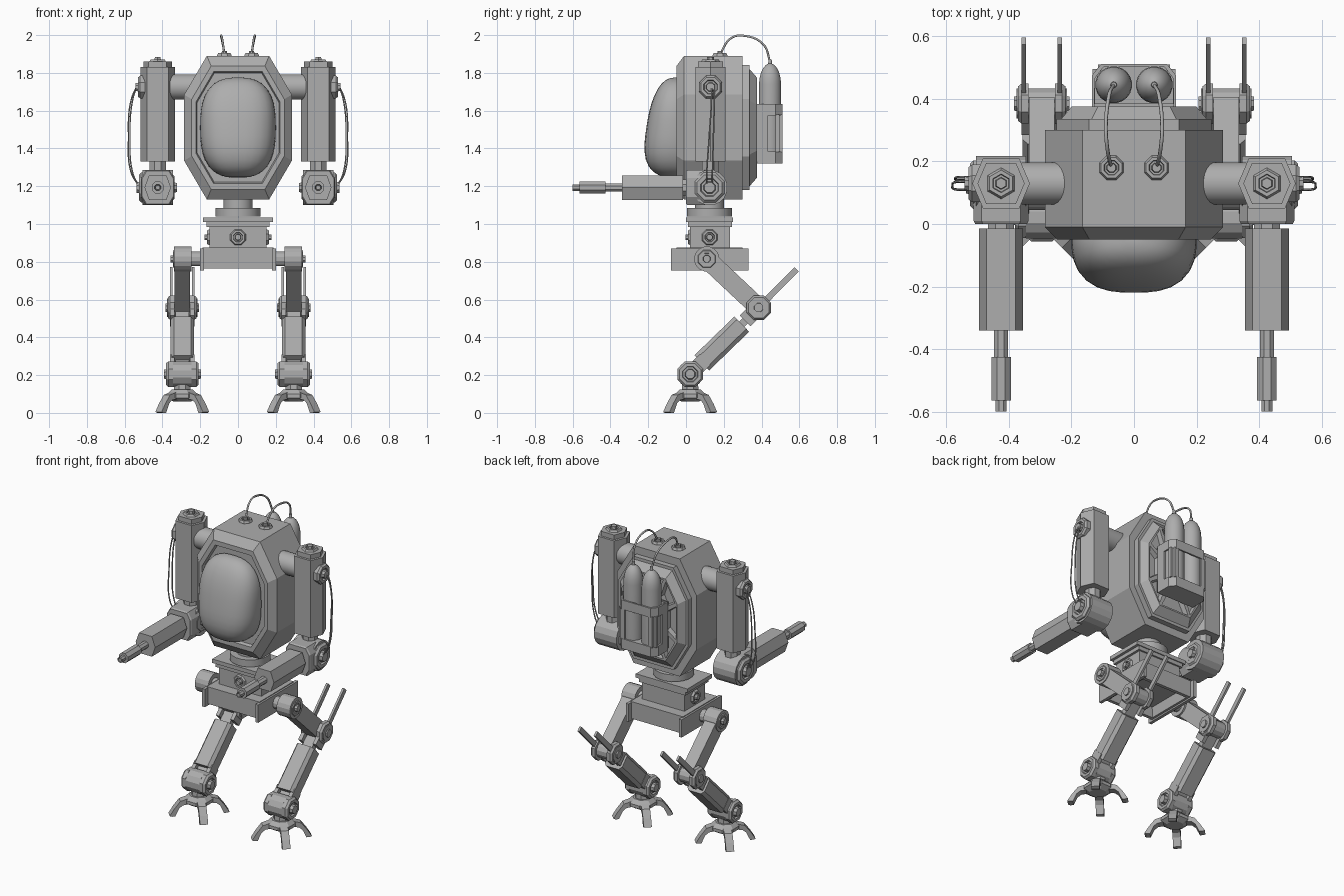
import bpy, bmesh, math
from mathutils import Matrix, Vector

if "Cube" in bpy.data.objects:
    bpy.data.objects.remove(bpy.data.objects["Cube"], do_unlink=True)

GREY = (0.42, 0.42, 0.42, 1)
mat = bpy.data.materials.new("plain grey metal")
mat.use_nodes = True
mat.diffuse_color = GREY
mat.node_tree.nodes["Principled BSDF"].inputs["Base Color"].default_value = GREY


def finish(name, bm, mirror=False, smooth=False):
    bmesh.ops.recalc_face_normals(bm, faces=bm.faces)
    me = bpy.data.meshes.new(name)
    bm.to_mesh(me)
    bm.free()
    me.materials.append(mat)
    ob = bpy.data.objects.new(name, me)
    bpy.context.collection.objects.link(ob)
    if mirror:
        ob.modifiers.new("mirror", 'MIRROR').use_mirror_merge = False
    if smooth:
        bpy.ops.object.select_all(action='DESELECT')
        bpy.context.view_layer.objects.active = ob
        ob.select_set(True)
        bpy.ops.object.shade_smooth_by_angle(angle=math.radians(40))
    return ob


def ngon(r, n=8):
    return [(r * math.cos(math.tau * (i + .5) / n), r * math.sin(math.tau * (i + .5) / n)) for i in range(n)]


def rect(a, b):
    return [(a, b), (-a, b), (-a, -b), (a, -b)]


def octo(a, b, ca, cb):
    return [(a, cb), (ca, b), (-ca, b), (-a, cb), (-a, -cb), (-ca, -b), (ca, -b), (a, -cb)]


def hexa(a, b, c):
    return [(a, 0), (c, b), (-c, b), (-a, 0), (-c, -b), (c, -b)]


# local (u, v, w) to world, w being the extrusion axis
AXES = {'X': ((0, 1, 0), (0, 0, 1), (1, 0, 0)),
        'Y': ((1, 0, 0), (0, 0, 1), (0, 1, 0)),
        'Z': ((1, 0, 0), (0, 1, 0), (0, 0, 1))}


def frame(axis, origin):
    cols = AXES[axis] if isinstance(axis, str) else axis
    m = Matrix(cols).transposed().to_4x4()
    m.translation = Vector(origin)
    return m


def loft_bm(outline, steps, m):
    bm = bmesh.new()
    rings = [[bm.verts.new(m @ Vector((u * s, v * s, w))) for u, v in outline] for w, s in steps]
    n = len(outline)
    for a, b in zip(rings, rings[1:]):
        for i in range(n):
            bm.faces.new((a[i], a[(i + 1) % n], b[(i + 1) % n], b[i]))
    bm.faces.new(rings[0])
    bm.faces.new(rings[-1])
    return bm


def loft(name, outline, steps, axis='Z', at=(0, 0, 0), mirror=False, smooth=False):
    return finish(name, loft_bm(outline, steps, frame(axis, at)), mirror, smooth)


def box(name, x, y, z, mirror=False):
    mid = ((x[0] + x[1]) / 2, (y[0] + y[1]) / 2, 0)
    return loft(name, rect((x[1] - x[0]) / 2, (y[1] - y[0]) / 2), [(z[0], 1), (z[1], 1)], 'Z', mid, mirror)


def hub(name, r, start, end, axis, at, mirror=False, n=8):
    """Round joint cap with a raised centre bolt."""
    d = .012 if end > start else -.012
    steps = [(start, 1), (end - d, 1), (end, .85), (end, .6), (end - d, .55), (end - d, .4), (end + d, .35)]
    return loft(name, ngon(r, n), steps, axis, at, mirror)


def tube(name, pts, r, mirror=False):
    cu = bpy.data.curves.new(name, 'CURVE')
    cu.dimensions, cu.bevel_depth, cu.bevel_resolution, cu.resolution_u = '3D', r, 1, 8
    sp = cu.splines.new('BEZIER')
    sp.bezier_points.add(len(pts) - 1)
    for p, co in zip(sp.bezier_points, pts):
        p.co = co
        p.handle_left_type = p.handle_right_type = 'AUTO'
    cu.materials.append(mat)
    ob = bpy.data.objects.new(name, cu)
    bpy.context.collection.objects.link(ob)
    if mirror:
        ob.modifiers.new("mirror", 'MIRROR')


# cockpit shell with a recessed front and panelled back
bm = loft_bm(octo(.285, .38, .165, .175),
             [(-.03, .76), (-.05, .78), (-.05, .86), (-.01, 1), (.30, 1), (.30, .87), (.335, .87),
              (.335, .82), (.375, .70), (.375, .38)], frame('Y', (0, 0, 1.51)))
bm.faces.ensure_lookup_table()
bmesh.ops.recalc_face_normals(bm, faces=bm.faces)
panels = [f for f in bm.faces if len(f.verts) == 4 and all(v.co.y > .37 for v in f.verts)]
bmesh.ops.inset_individual(bm, faces=panels, thickness=.018)
bmesh.ops.inset_individual(bm, faces=panels, thickness=.008, depth=-.03)
finish("cockpit_shell", bm)

# bulging canopy, fuller towards the bottom
bm = bmesh.new()
bmesh.ops.create_uvsphere(bm, u_segments=32, v_segments=20, radius=1)
for v in bm.verts:
    p = v.co / sum(abs(c) ** 2.7 for c in v.co) ** (1 / 2.7)
    depth = .16 * (1 - .25 * p.z) if p.y < 0 else .02
    v.co = (.2 * p.x, -.05 + depth * p.y, 1.51 + .265 * p.z)
finish("canopy", bm, smooth=True)

# twin tanks, rack and top hoses
capsule = [(1.33, .8), (1.34, 1), (1.74, 1)] + [
    (1.74 + .11 * math.sin(a), math.cos(a)) for a in (.3, .6, .9, 1.2, 1.4)] + [(1.87, .15)]
loft("tank", ngon(.059, 20), capsule, 'Z', (.065, .445, 0), True, True)
RACK = [(-.135, .375), (.135, .375), (.135, .475), (.105, .512), (-.105, .512), (-.135, .475)]
loft("rack_base", RACK, [(1.32, 1), (1.385, 1)])
inner = [(x * .93, y if y < .4 else y - .01) for x, y in RACK]
for name, z0, z1 in (("rack_top_band", 1.575, 1.635),):
    bm = bmesh.new()
    rows = [[bm.verts.new((x, y, z)) for x, y in line] for line, z in
            ((RACK, z0), (RACK, z1), (inner, z1), (inner, z0))]
    for k in range(4):
        a, b = rows[k], rows[(k + 1) % 4]
        for i in range(6):
            bm.faces.new((a[i], a[(i + 1) % 6], b[(i + 1) % 6], b[i]))
    finish(name, bm)
box("rack_back_post", (.085, .115), (.49, .51), (1.38, 1.58), True)
box("rack_side_post", (.125, .135), (.375, .435), (1.38, 1.58), True)
box("rack_corner_post", (.118, .133), (.475, .495), (1.38, 1.58), True)
box("rack_back_plate", (-.13, .13), (.365, .385), (1.33, 1.63))
hub("hose_port", .042, 1.89, 1.905, 'Z', (.072, .18, 0), True)
tube("tank_hose", [(.072, .18, 1.9), (.085, .24, 1.985), (.09, .31, 1.996), (.08, .41, 1.95), (.065, .445, 1.86)],
     .006, True)

# neck, turret plate and waist
loft("neck", ngon(.12, 20), [(1.04, 1), (1.085, 1), (1.085, .65), (1.14, .65)], 'Z', (0, .125, 0), smooth=True)
box("waist_plate", (-.185, .185), (0, .25), (1.01, 1.035))
loft("waist_block", rect(.155, .108), [(.87, .98), (.985, .98), (.985, 1.08), (1.01, 1.08)], 'Z', (0, .127, 0))
hub("waist_bolt", .045, .14, .165, 'X', (0, .125, .93), True)
hub("waist_front_bolt", .045, .03, .01, 'Y', (0, 0, .93))

# pelvis with a hollow underside
loft("pelvis", rect(.188, .175), [(.83, .84), (.765, .88), (.765, 1), (.875, 1)], 'Z', (0, .125, 0))
box("pelvis_end_plate", (.18, .2), (-.08, .33), (.755, .87), True)

# arms
AX, AY = .425, .13
loft("shoulder_axle", ngon(.068, 20), [(.22, 1), (.36, 1)], 'X', (0, AY, 1.725), True, True)
loft("upper_arm", hexa(.092, .08, .058), [(1.33, 1), (1.83, 1), (1.83, .82), (1.86, .82)], 'Z', (AX, AY, 0), True)
hub("upper_arm_cap", .05, 1.855, 1.872, 'Z', (AX, AY, 0), True, 6)
hub("shoulder_disc", .065, .49, .53, 'X', (0, AY, 1.725), True)
loft("elbow_neck", ngon(.048), [(1.27, 1), (1.34, 1)], 'Z', (AX, AY, 0), True)
loft("elbow_block", octo(.088, .093, .062, .05), [(0, .94), (.01, 1), (.14, 1)], 'Y', (AX, 0, 1.193), True)
loft("elbow_drum", ngon(.095, 16), [(.345, 1), (.505, 1)], 'X', (0, .125, 1.193), True)
hub("elbow_disc", .085, .5, .525, 'X', (0, .125, 1.193), True)
hub("elbow_inner_disc", .075, .36, .335, 'X', (0, .125, 1.193), True)
loft("forearm_link", ngon(.045), [(-.03, 1), (.01, 1)], 'Y', (AX, 0, 1.193), True)
loft("forearm", hexa(.07, .065, .046), [(-.34, 1), (-.015, 1)], 'Y', (AX, 0, 1.193), True)
loft("gun_barrel", ngon(.034), [(-.6, .35), (-.585, .35), (-.585, .4), (-.6, .55), (-.565, .55), (-.565, 1),
                              (-.425, 1), (-.425, .7), (-.33, .7)], 'Y', (AX, 0, 1.193), True)
for y0, y1, out in ((.15, .14, .572), (.135, .11, .58)):
    tube("arm_cable", [(.53, y0, 1.74), (out - .015, y0, 1.66), (out, (y0 + y1) / 2, 1.46),
                       (out - .015, y1, 1.27), (.525, y1, 1.2)], .004, True)

# legs
LX = .295
HIP, KNEE, ANKLE = Vector((LX, .11, .815)), Vector((LX, .385, .557)), Vector((LX, .022, .205))


def limb(name, a, b, outline, t0, t1, dx=0):
    """Bar between two joints, spanning distances t0 to t1 from the first."""
    d = (b - a).normalized()
    u = Vector((1, 0, 0))
    return loft(name, outline, [(t0, 1), (t1, 1)], (u, d.cross(u), d), a + u * dx, True)


loft("hip_axle", ngon(.04, 12), [(.19, 1), (.26, 1)], 'X', (0, HIP.y, HIP.z), True)
loft("hip_drum", ngon(.067, 16), [(.245, 1), (.34, 1)], 'X', (0, HIP.y, HIP.z), True)
hub("hip_disc", .055, .33, .345, 'X', (0, HIP.y, HIP.z), True)
limb("thigh", HIP, KNEE, rect(.04, .05), 0, .36)
loft("knee_pin", ngon(.05, 12), [(-.08, 1), (.08, 1)], 'X', KNEE, True)
limb("shin_link", KNEE, ANKLE, rect(.035, .02), 0, .5)
limb("shin", KNEE, ANKLE, octo(.062, .056, .045, .035), .125, .42)
loft("ankle_drum", ngon(.07, 12), [(-.05, 1), (.05, 1)], 'X', ANKLE, True)
ROD_TOP = Vector((LX, .585, .76))
for side in (-1, 1):
    hub("knee_disc", .07, side * .042, side * .076, 'X', KNEE, True)
    hub("ankle_disc", .073, side * .05, side * .086, 'X', ANKLE, True)
    limb("piston_rod", KNEE, ROD_TOP, rect(.007, .016), -.03, .285, side * .058)
    limb("knee_bracket", KNEE, ANKLE, rect(.012, .04), 0, .1, side * .052)
    limb("ankle_bracket", ANKLE, KNEE, rect(.012, .04), 0, .11, side * .052)

# feet with four splayed claws
loft("ankle_stem", ngon(.048), [(.11, 1), (.2, .9)], 'Z', (LX, .022, 0), True)
loft("foot_hub", ngon(.085), [(.06, .6), (.08, 1), (.1, 1), (.125, .7)], 'Z', (LX, .022, 0), True)
CLAW = [(.05, .115), (.115, .095), (.15, .05), (.178, .005), (.165, 0), (.145, 0), (.122, .05), (.1, .068), (.05, .075)]
for k in range(4):
    a = math.radians(45 + 90 * k)
    out, across = Vector((math.cos(a), math.sin(a), 0)), Vector((-math.sin(a), math.cos(a), 0))
    loft("claw", CLAW, [(-.024, 1), (.024, 1)], (out, Vector((0, 0, 1)), across), (LX, .022, 0), True)
